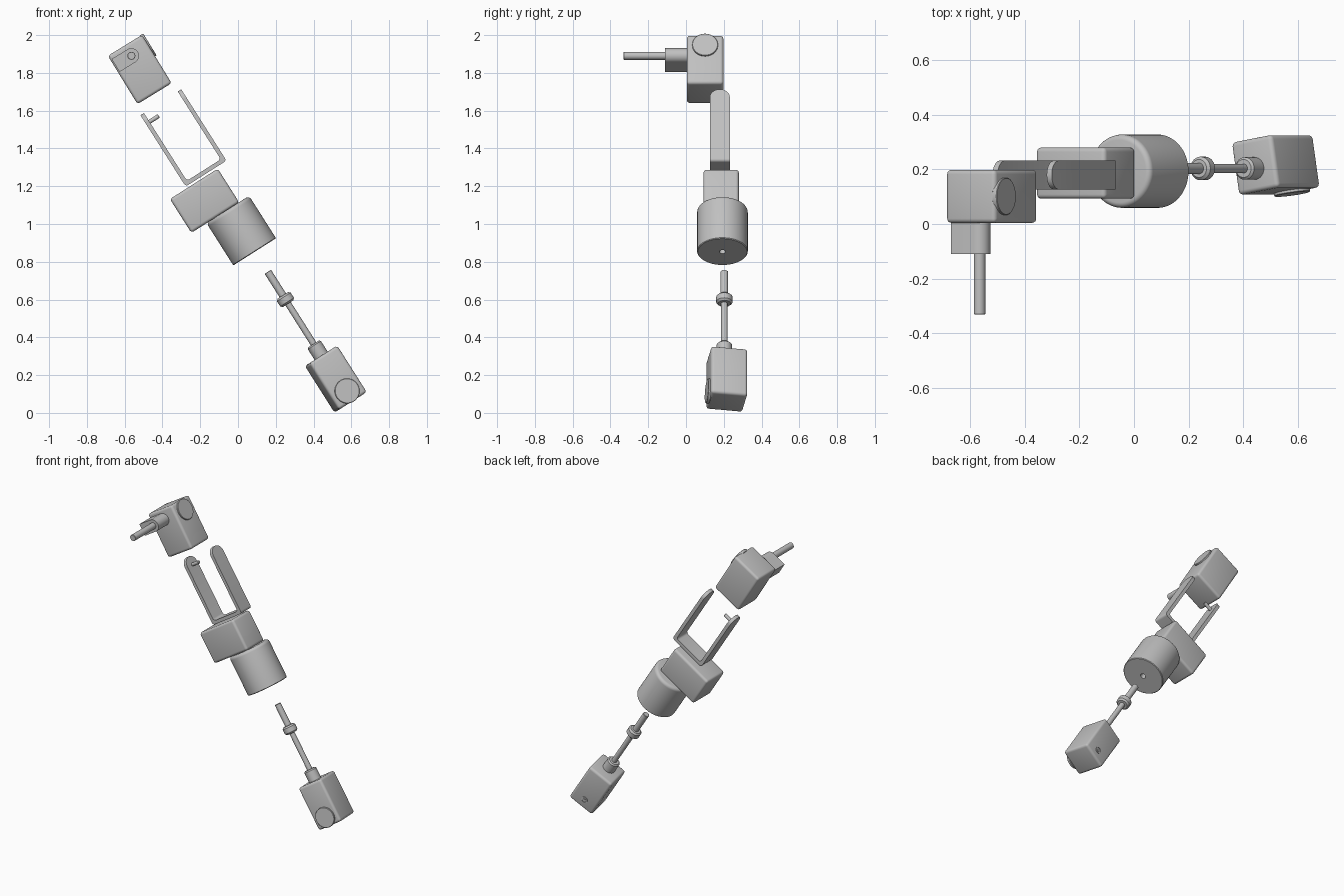
import bpy, bmesh
from math import radians, pi, cos, sin
from mathutils import Matrix

cube = bpy.data.objects.get("Cube")
if cube:
    bpy.data.objects.remove(cube, do_unlink=True)

grey = bpy.data.materials.new("plain grey")
grey.use_nodes = True
COLOUR = (0.53, 0.53, 0.53, 1)
grey.diffuse_color = COLOUR
grey.node_tree.nodes["Principled BSDF"].inputs["Base Color"].default_value = COLOUR

TO_Y = Matrix.Rotation(radians(90), 4, 'X')    # local z points to -y
TO_X = Matrix.Rotation(radians(90), 4, 'Y')    # local z points to +x


def frame(x, y, z, lean=32.4, roll=0):
    """Leaning frame: z runs up the arm, x across it, y to the back."""
    return (Matrix.Translation((x, y, z)) @ Matrix.Rotation(radians(-lean), 4, 'Y')
            @ Matrix.Rotation(radians(roll), 4, 'Z'))


def at(x, y, z):
    return Matrix.Translation((x, y, z))


def finish(name, bm, matrix):
    bmesh.ops.recalc_face_normals(bm, faces=bm.faces)
    me = bpy.data.meshes.new(name)
    bm.to_mesh(me)
    bm.free()
    ob = bpy.data.objects.new(name, me)
    bpy.context.collection.objects.link(ob)
    ob.matrix_world = matrix
    me.materials.append(grey)
    bpy.ops.object.select_all(action='DESELECT')
    ob.select_set(True)
    bpy.context.view_layer.objects.active = ob
    bpy.ops.object.shade_smooth_by_angle(angle=radians(35))
    return ob


def box(name, matrix, size, radius=0.016):
    bm = bmesh.new()
    bmesh.ops.create_cube(bm, size=1)
    bmesh.ops.scale(bm, vec=size, verts=bm.verts)
    bmesh.ops.bevel(bm, geom=bm.edges[:], offset=radius, segments=4,
                    profile=0.5, affect='EDGES')
    return finish(name, bm, matrix)


def lathe(name, matrix, profile, steps=48):
    """Turn (radius, height) points about local z."""
    bm = bmesh.new()
    vs = [bm.verts.new((r, 0, h)) for r, h in profile]
    es = [bm.edges.new(pair) for pair in zip(vs, vs[1:])]
    bmesh.ops.spin(bm, geom=vs + es, cent=(0, 0, 0), axis=(0, 0, 1),
                   angle=2 * pi, steps=steps)
    bmesh.ops.remove_doubles(bm, verts=bm.verts, dist=0.0001)
    return finish(name, bm, matrix)


def rod(name, matrix, r, low, high, edge=0.002):
    return lathe(name, matrix, [(0, low), (r - edge, low), (r, low + edge),
                                (r, high - edge), (r - edge, high), (0, high)])


def prism(points, low, high):
    """Extrude an x-z outline along y."""
    bm = bmesh.new()
    face = bm.faces.new([bm.verts.new((x, low, z)) for x, z in points])
    out = bmesh.ops.extrude_face_region(bm, geom=[face])["geom"]
    bmesh.ops.translate(bm, vec=(0, high - low, 0),
                        verts=[g for g in out if isinstance(g, bmesh.types.BMVert)])
    return bm


# Upper motor with side disc, front tongue and output rod
PIVOT = 0.085
top = frame(-0.52, 0.101, 1.818, 31.5)
box("upper_motor", top, (0.212, 0.194, 0.3))
rod("upper_motor_disc", top @ at(0, 0, PIVOT) @ TO_X, 0.068, 0.095, 0.115)
arc = [(0.04 * sin(pi * i / 16), PIVOT + 0.04 * cos(pi * i / 16)) for i in range(17)]
tongue = prism([(-0.098, PIVOT + 0.04)] + arc + [(-0.098, PIVOT - 0.04)], -0.211, -0.08)
finish("upper_tongue", tongue, top)
rod("upper_rod", top @ at(0, 0, PIVOT) @ TO_Y, 0.021, 0.2, 0.431)

# U-shaped bracket with rounded bends and arm tips
HALF, THICK, LONG, DEEP = 0.128, 0.022, 0.447, 0.053
yoke = frame(-0.169, 0.179, 1.267)
inner = HALF - THICK
bm = prism([(-HALF, 0), (HALF, 0), (HALF, LONG), (inner, LONG), (inner, THICK),
            (-inner, THICK), (-inner, LONG), (-HALF, LONG)], -DEEP, DEEP)


def along(edge, axis):
    d = (edge.verts[0].co - edge.verts[1].co).normalized()
    return abs(d[axis]) > 0.99


def height(edge):
    return (edge.verts[0].co.z + edge.verts[1].co.z) / 2


bends = [e for e in bm.edges if along(e, 1) and height(e) < 0.1]
bmesh.ops.bevel(bm, geom=bends, offset=0.016, segments=4, profile=0.5, affect='EDGES')
tips = [e for e in bm.edges if along(e, 0) and height(e) > LONG - 0.01]
bmesh.ops.bevel(bm, geom=tips, offset=DEEP - 0.002, segments=10, profile=0.5, affect='EDGES')
finish("yoke_bracket", bm, yoke)
rod("yoke_peg", yoke @ at(0, 0, 0.392) @ TO_X, 0.011, -0.12, -0.048)

# Gear housing and drum motor with a shaft hole underneath
box("gear_housing", frame(-0.177, 0.186, 1.123), (0.3, 0.187, 0.212))
R, H, F = 0.134, 0.133, 0.02
fillet = [(R - F + F * cos(pi * i / 10), H - F + F * sin(pi * i / 10)) for i in range(6)]
lathe("drum_motor", frame(0.017, 0.193, 0.965),
      [(0, 0.09 - H), (0.017, 0.09 - H), (0.017, -H), (R - 0.004, -H), (R, 0.004 - H)]
      + fillet + [(0, H)], 64)

# Lower shaft: thick end, thin end, collar and boss
shaft = frame(0.158, 0.203, 0.747)
rod("shaft_upper", shaft, 0.02, -0.17, 0)
rod("shaft_lower", shaft, 0.017, -0.47, -0.16)
rod("shaft_collar", shaft, 0.043, -0.2, -0.148, 0.01)
rod("shaft_boss", shaft, 0.041, -0.54, -0.452, 0.008)

# Lower motor, rolled a little, with front disc and ringed rear screw
low = frame(0.518, 0.216, 0.179, 32.4, -9.4)
low_r = frame(0.518, 0.216, 0.179, 32.4, 9.4)
# choose the roll whose front face swings towards +x
motor = low if (low.to_3x3() @ Matrix.Identity(3).col[1]).x < 0 else low_r
box("lower_motor", motor, (0.178, 0.195, 0.292))
rod("lower_motor_disc", motor @ at(0, 0, -PIVOT) @ TO_Y, 0.066, 0.09, 0.108)
lathe("rear_screw", motor @ at(0, 0, -PIVOT) @ TO_Y.inverted(),
      [(0, 0.101), (0.009, 0.101), (0.009, 0.098), (0.015, 0.098),
       (0.015, 0.102), (0.022, 0.102), (0.022, 0.09)], 32)
